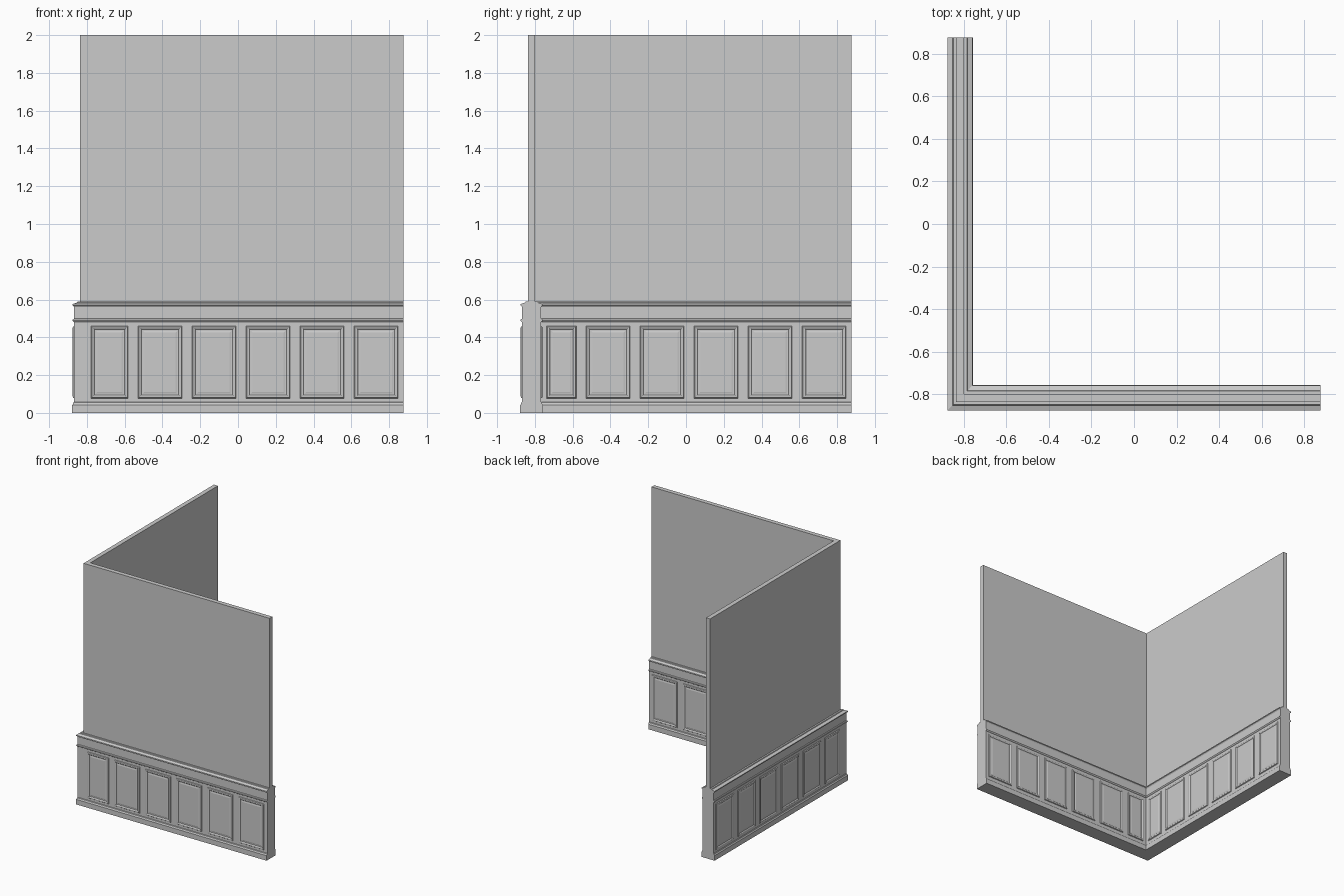
import bpy, bmesh
from mathutils import Vector

if "Cube" in bpy.data.objects:
    bpy.data.objects.remove(bpy.data.objects["Cube"])

C = -0.8175     # wall centre line (both legs)
END = 0.877     # free end of both legs
BODY = 0.05     # half thickness of the panelled body


def finish(bm, name):
    me = bpy.data.meshes.new(name)
    bm.to_mesh(me)
    bm.free()
    ob = bpy.data.objects.new(name, me)
    bpy.context.collection.objects.link(ob)
    return ob


def l_sweep(name, half, bottom=False, top=False):
    """Sweep a symmetric profile of (half width, z) along the mitred L."""
    prof = [(d, z) for d, z in half] + [(-d, z) for d, z in reversed(half)]
    n, m = len(prof), len(half)
    bm = bmesh.new()
    rows = [[bm.verts.new(p) for p in pts] for pts in (
        [(END, C + d, z) for d, z in prof],
        [(C + d, C + d, z) for d, z in prof],
        [(C + d, END, z) for d, z in prof])]
    for a, b in zip(rows, rows[1:]):
        for i in range(n):
            if (i == m - 1 and not top) or (i == n - 1 and not bottom):
                continue        # hidden joint between stacked parts
            j = (i + 1) % n
            bm.faces.new((a[i], a[j], b[j], b[i]))
    bm.faces.new(list(reversed(rows[0])))
    bm.faces.new(rows[2])
    # make the free end cap face +x, everything else is consistent with it
    bm.normal_update()
    bmesh.ops.recalc_face_normals(bm, faces=bm.faces)
    bm.normal_update()
    cap = next(f for f in bm.faces if abs(f.normal.x) > 0.99
               and abs(f.calc_center_median().x - END) < 1e-4)
    if cap.normal.x < 0:
        bmesh.ops.reverse_faces(bm, faces=bm.faces)
    return finish(bm, name)


# raised moulding: (inset from edge, height above body)
MOULD = [(0, 0), (0.004, 0.006), (0.009, 0.0075), (0.014, 0.0065),
         (0.019, 0.002), (0.026, 0.002), (0.034, 0.004)]
Z0, Z1 = 0.077, 0.46


def panels(name, spans, side, swap):
    """Row of moulded panels on one face; swap puts it on the other leg."""
    def place(u, h, z):
        v = C + side * (BODY + h)
        return (v, u, z) if swap else (u, v, z)
    out = Vector((side, 0, 0) if swap else (0, side, 0))
    bm = bmesh.new()
    for u0, u1 in spans:
        rings = [[bm.verts.new(place(u, h, z)) for u, z in (
            (u0 + s, Z0 + s), (u1 - s, Z0 + s),
            (u1 - s, Z1 - s), (u0 + s, Z1 - s))] for s, h in MOULD]
        for a, b in zip(rings, rings[1:]):
            for i in range(4):
                j = (i + 1) % 4
                bm.faces.new((a[i], a[j], b[j], b[i]))
        bm.faces.new(rings[-1])
    bm.normal_update()
    for f in bm.faces:
        if f.normal.dot(out) < 0:
            f.normal_flip()
    return finish(bm, name)


# stacked parts of the wall, bottom to top
l_sweep("baseboard", [(0.06, 0), (0.06, 0.042), (0.056, 0.047),
                      (0.054, 0.055), (BODY, 0.058)], bottom=True)
l_sweep("wainscot_body", [(BODY, 0.058), (BODY, 0.48)])
l_sweep("picture_bead", [(BODY, 0.48), (0.056, 0.484), (0.059, 0.49),
                         (0.056, 0.496), (BODY, 0.499)])
l_sweep("frieze", [(BODY, 0.499), (BODY, 0.56)])
l_sweep("chair_rail", [(BODY, 0.56), (0.054, 0.566), (0.059, 0.568),
                       (0.059, 0.576), (0.05, 0.579), (0.035, 0.584),
                       (0.032, 0.59), (0.0185, 0.59)])
l_sweep("upper_wall", [(0.0185, 0.59), (0.0185, 2.0)], top=True)

# panel rows: five equal panels, plus a narrower one at the corner
regular = [(-0.529 + 0.286 * i, -0.296 + 0.286 * i) for i in range(5)]
outer = [(-0.778, -0.582)] + regular
inner = [(-0.738, -0.580)] + regular
for leg, swap in (("front", False), ("left", True)):
    panels(leg + "_outer_panels", outer, -1, swap)
    panels(leg + "_inner_panels", inner, 1, swap)
